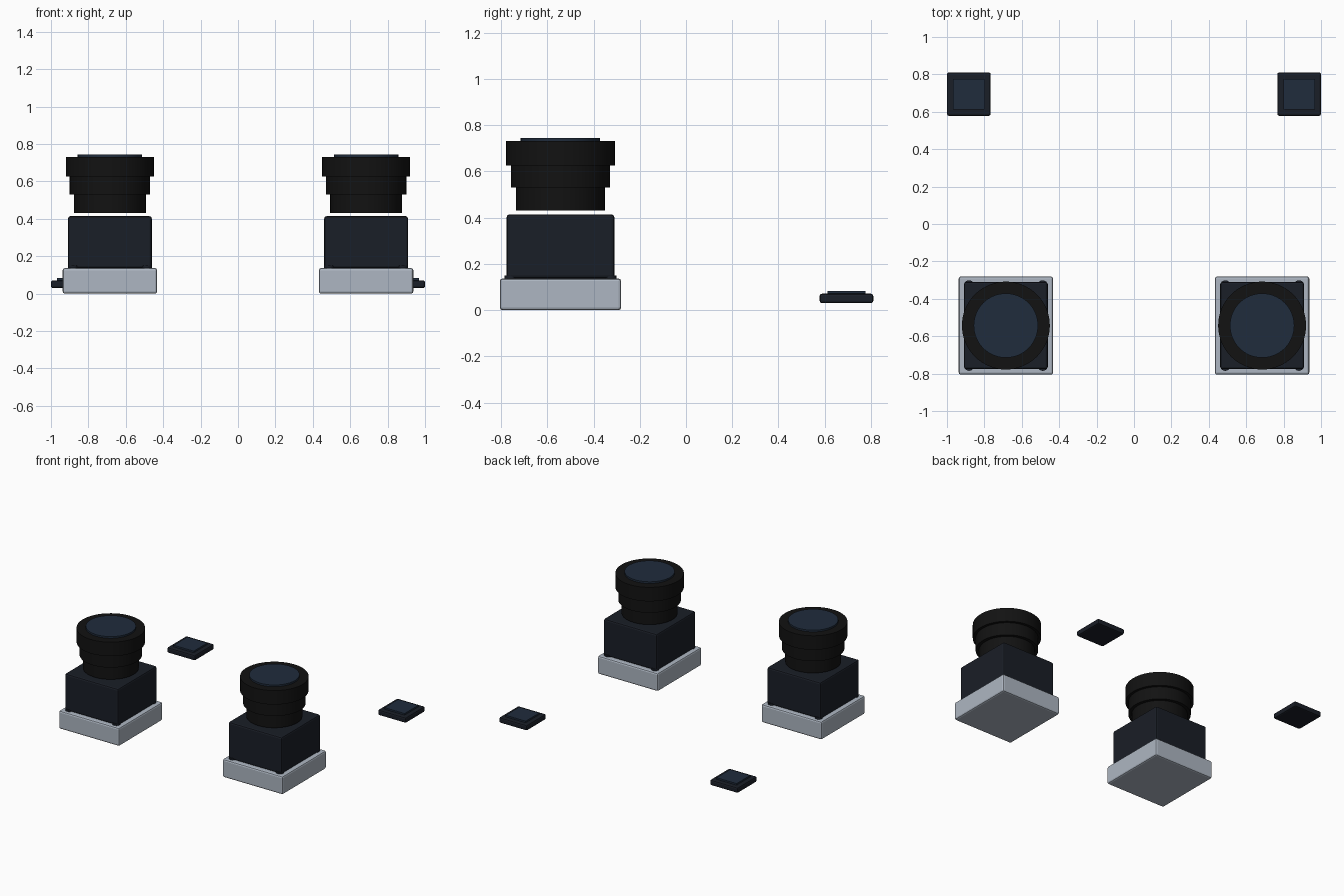
import bpy

if "Cube" in bpy.data.objects:
    bpy.data.objects.remove(bpy.data.objects["Cube"])

def material(name, color):
    m = bpy.data.materials.new(name)
    m.diffuse_color = (*color, 1)
    m.use_nodes = True
    m.node_tree.nodes["Principled BSDF"].inputs["Base Color"].default_value = m.diffuse_color
    return m

METAL = material("light_metal", (0.42, 0.47, 0.54))
NAVY = material("dark_navy", (0.010, 0.013, 0.020))
BLACK = material("black", (0.006, 0.006, 0.006))
GLASS = material("glass_blue", (0.014, 0.025, 0.045))

def finish(name, mat, bevel=0.0):
    o = bpy.context.object
    o.name = name
    o.data.materials.append(mat)
    if bevel:
        b = o.modifiers.new("bevel", "BEVEL")
        b.width, b.segments = bevel, 2
    return o

def box(name, x, y, z0, z1, sx, sy, mat, bevel):
    bpy.ops.mesh.primitive_cube_add(size=1, location=(x, y, (z0 + z1) / 2))
    bpy.context.object.scale = (sx, sy, z1 - z0)
    bpy.ops.object.transform_apply(location=False, rotation=False, scale=True)
    return finish(name, mat, bevel)

def disc(name, x, y, z0, z1, r, mat, sides=64):
    bpy.ops.mesh.primitive_cylinder_add(vertices=sides, radius=r, depth=z1 - z0,
                                        location=(x, y, (z0 + z1) / 2))
    bpy.ops.object.shade_smooth_by_angle()
    return finish(name, mat)

for side, s in (("left", -1), ("right", 1)):
    x, y = 0.685 * s, -0.543

    # Mounting base and housing
    box(f"{side}_base", x, y, 0.0, 0.137, 0.505, 0.525, METAL, 0.012)
    box(f"{side}_housing", x, y, 0.137, 0.414, 0.448, 0.466, NAVY, 0.012)

    # Screws at the housing corners
    for i in (-1, 1):
        for j in (-1, 1):
            disc(f"{side}_screw", x + 0.197 * i, y + 0.215 * j,
                 0.13, 0.15, 0.027, NAVY, 24)

    # Stepped lens barrel, floating just above the housing
    disc(f"{side}_lens_lower_ring", x, y, 0.43, 0.53, 0.192, BLACK)
    disc(f"{side}_lens_middle_ring", x, y, 0.53, 0.626, 0.215, BLACK)
    disc(f"{side}_lens_top_ring", x, y, 0.626, 0.732, 0.235, BLACK)
    disc(f"{side}_lens_glass", x, y, 0.722, 0.745, 0.172, GLASS)

    # Flat sensor chip at the back
    cx, cy = 0.883 * s, 0.694
    box(f"{side}_chip_package", cx, cy, 0.03, 0.071, 0.234, 0.232, NAVY, 0.01)
    box(f"{side}_chip_window", cx, cy, 0.066, 0.083, 0.168, 0.164, GLASS, 0)
